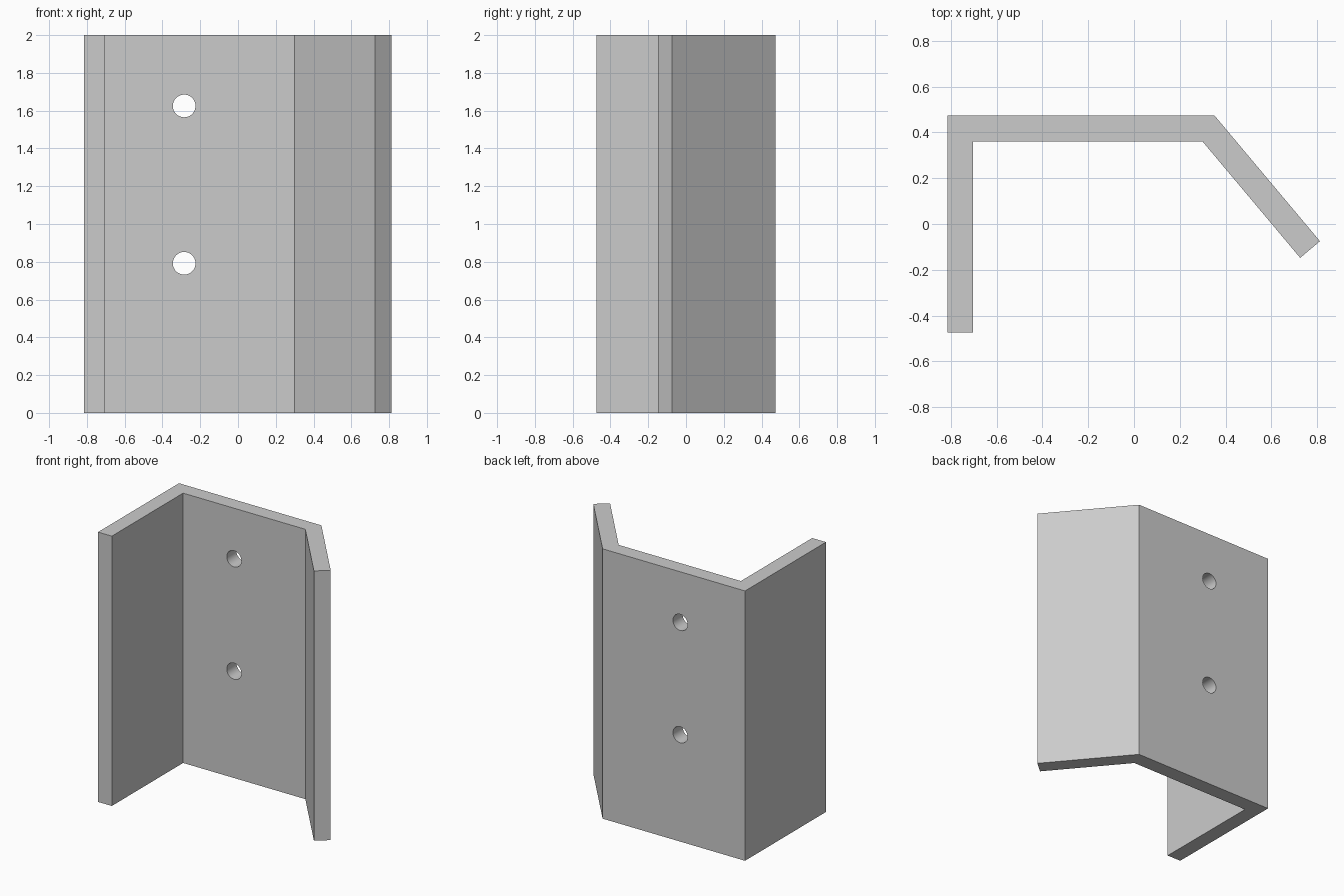
import bpy, bmesh
from math import radians, sin, cos, tan, pi
from mathutils import Vector

if "Cube" in bpy.data.objects:
    bpy.data.objects.remove(bpy.data.objects["Cube"])

H = 2.0          # height
T = 0.113        # sheet thickness
L, R, BACK, FRONT = -0.816, 0.352, 0.474, -0.474
BEND, FLANGE = radians(50), 0.717

# Outer corners of the angled flange and its inward normal
corner = Vector((R, BACK))
tip = corner + FLANGE * Vector((cos(BEND), -sin(BEND)))
inner_tip = tip - T * Vector((sin(BEND), cos(BEND)))

# Bent sheet cross-section, counter-clockwise
profile = [
    (L, BACK), (L, FRONT), (L + T, FRONT), (L + T, BACK - T),
    (R - T * tan(BEND / 2), BACK - T), inner_tip, tip, corner,
]


def make_object(name, bm):
    mesh = bpy.data.meshes.new(name)
    bm.to_mesh(mesh)
    bm.free()
    obj = bpy.data.objects.new(name, mesh)
    bpy.context.collection.objects.link(obj)
    return obj


# Bracket body
bm = bmesh.new()
base = bm.faces.new([bm.verts.new((p[0], p[1], 0)) for p in profile])
top = bmesh.ops.extrude_face_region(bm, geom=[base], use_keep_orig=True)
bmesh.ops.translate(bm, vec=(0, 0, H),
                    verts=[v for v in top["geom"] if isinstance(v, bmesh.types.BMVert)])
bmesh.ops.recalc_face_normals(bm, faces=bm.faces)
bracket = make_object("bent_bracket", bm)

# Screw holes through the back plate
bpy.context.view_layer.objects.active = bracket
bracket.select_set(True)
for z in (0.792, 1.625):
    bpy.ops.mesh.primitive_cylinder_add(
        vertices=48, radius=0.06, depth=0.4,
        location=(-0.285, BACK - T / 2, z), rotation=(pi / 2, 0, 0))
    cutter = bpy.context.object
    cutter.name = "hole_cutter"
    cutter.hide_render = True
    cut = bracket.modifiers.new("screw_hole", 'BOOLEAN')
    cut.operation = 'DIFFERENCE'
    cut.solver = 'EXACT'
    cut.object = cutter
    bpy.ops.object.select_all(action='DESELECT')
    bracket.select_set(True)
    bpy.context.view_layer.objects.active = bracket
    bpy.ops.object.modifier_apply(modifier=cut.name)
    bpy.data.objects.remove(cutter)

# Smooth hole walls, crisp bends
bpy.ops.object.shade_smooth_by_angle(angle=radians(30))
